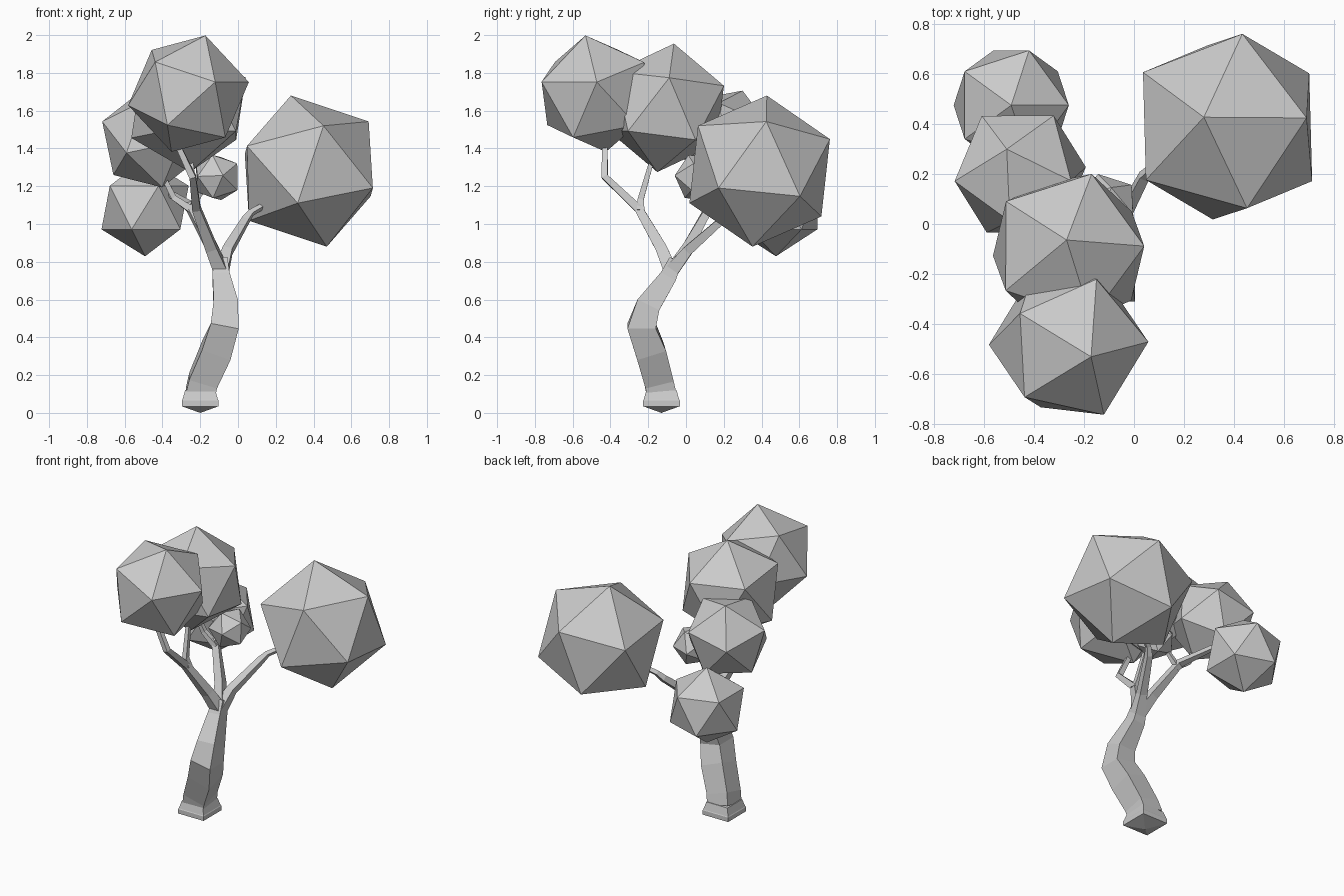
import bpy
import bmesh
from mathutils import Matrix, Vector

cube = bpy.data.objects.get("Cube")
if cube:
    bpy.data.objects.remove(cube, do_unlink=True)

# Single plain grey material
GREY = (0.6, 0.6, 0.6, 1.0)
grey = bpy.data.materials.new("plain_grey")
grey.use_nodes = True
grey.diffuse_color = GREY
bsdf = next(n for n in grey.node_tree.nodes if n.type == 'BSDF_PRINCIPLED')
bsdf.inputs["Base Color"].default_value = GREY


def finish(name, bm):
    """Turn a bmesh into a flat-shaded grey object."""
    mesh = bpy.data.meshes.new(name)
    bmesh.ops.recalc_face_normals(bm, faces=bm.faces)
    bm.to_mesh(mesh)
    bm.free()
    mesh.materials.append(grey)
    obj = bpy.data.objects.new(name, mesh)
    bpy.context.collection.objects.link(obj)
    return obj


def limb(name, nodes):
    """Four-sided tube through (x, y, z, half width) nodes."""
    bm = bmesh.new()
    points = [Vector(n[:3]) for n in nodes]
    rings = []
    for i, p in enumerate(points):
        before = p - points[max(i - 1, 0)]
        after = points[min(i + 1, len(points) - 1)] - p
        along = (before.normalized() + after.normalized()).normalized()
        side = Vector((1, 0, 0))
        side = (side - along * side.dot(along)).normalized()
        other = along.cross(side)
        r = nodes[i][3]
        rings.append([bm.verts.new(p + side * r * a + other * r * b)
                      for a, b in ((-1, -1), (1, -1), (1, 1), (-1, 1))])
    for low, high in zip(rings, rings[1:]):
        for k in range(4):
            j = (k + 1) % 4
            bm.faces.new((low[k], low[j], high[j], high[k]))
    bm.faces.new(rings[0])
    bm.faces.new(rings[-1])
    bmesh.ops.remove_doubles(bm, verts=bm.verts, dist=0.0005)
    return finish(name, bm)


def foliage(name, centre, top, neighbour):
    """Icosahedron turned so two adjacent corners lie at the given offsets."""
    top, neighbour = Vector(top), Vector(neighbour)
    z = top.normalized()
    x = (neighbour - z * neighbour.dot(z)).normalized()
    turn = Matrix((x, z.cross(x), z)).transposed().to_4x4()
    bm = bmesh.new()
    bmesh.ops.create_icosphere(bm, subdivisions=1, radius=top.length,
                               matrix=Matrix.Translation(centre) @ turn)
    return finish(name, bm)


# Plinth with a pointed underside
limb("plinth", [(-.2, -.13, 0, .0001), (-.2, -.13, .035, .097),
                (-.2, -.13, .065, .097), (-.2, -.13, .07, .094),
                (-.2, -.13, .12, .08)])

# Curving trunk up to the fork
limb("trunk", [(-.2, -.13, .1, .078), (-.185, -.145, .17, .077),
               (-.115, -.19, .33, .08), (-.07, -.235, .46, .075),
               (-.065, -.2, .57, .064), (-.09, -.095, .72, .045),
               (-.09, -.055, .81, .035)])

# Main branches and the twigs that carry the foliage
limb("left_branch", [(-.085, -.07, .76, .036), (-.055, .01, .86, .026),
                     (.04, .19, 1.02, .019), (.07, .22, 1.06, .014),
                     (.14, .26, 1.1, .012)])
limb("front_branch", [(-.09, -.08, .75, .036), (-.14, -.13, .87, .03),
                      (-.22, -.25, 1.08, .022), (-.24, -.43, 1.25, .017),
                      (-.33, -.43, 1.44, .014)])
limb("middle_twig", [(-.21, -.24, 1.07, .02), (-.23, -.24, 1.13, .016),
                     (-.25, -.18, 1.34, .012)])
limb("back_branch", [(-.09, -.07, .76, .035), (-.14, .01, .88, .028),
                     (-.26, .13, 1.1, .02), (-.36, .33, 1.16, .014),
                     (-.42, .4, 1.16, .012)])
limb("right_twig", [(-.24, .11, 1.07, .019), (-.34, .12, 1.14, .015),
                    (-.4, .11, 1.26, .012)])
limb("small_twig", [(-.25, .12, 1.08, .016), (-.2, .1, 1.16, .012),
                    (-.13, .08, 1.22, .01)])

# Foliage clumps
foliage("left_foliage", (.375, .39, 1.28), (-.095, .038, .4), (.32, .035, .26))
foliage("front_foliage", (-.262, -.478, 1.69), (.09, -.054, .308),
        (.32, .006, .06))
foliage("middle_foliage", (-.262, -.108, 1.615), (-.008, .044, .34),
        (.312, .02, .165))
foliage("right_foliage", (-.456, .2, 1.45), (-.054, .1, .256),
        (-.262, -.028, .093))
foliage("back_foliage", (-.492, .476, 1.087), (0, 0, .258), (.231, 0, .115))
foliage("small_foliage", (-.112, .07, 1.246), (.032, -.13, .011),
        (.115, -.024, .08))
